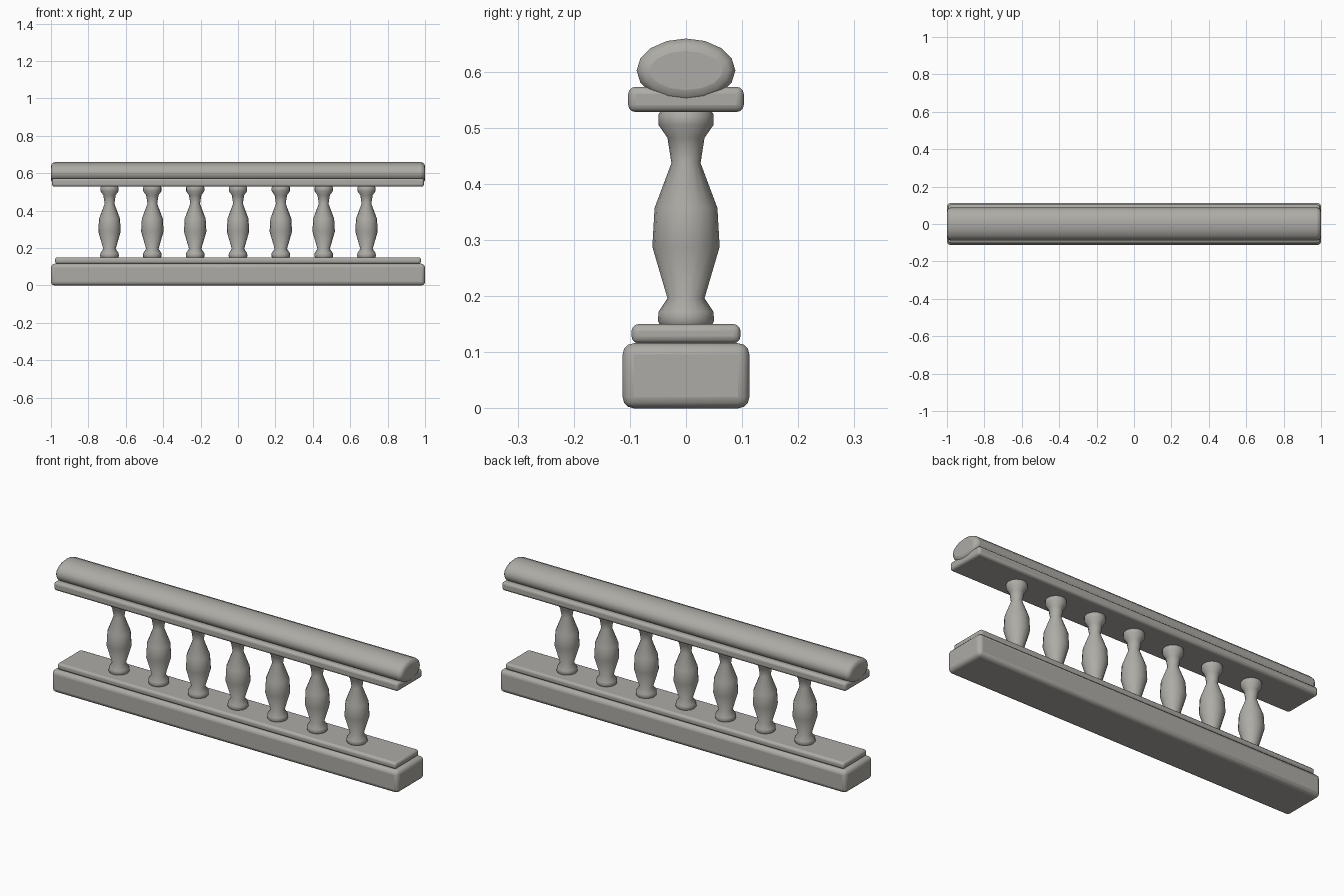
import bpy
import bmesh
import math
from mathutils import Matrix

cube = bpy.data.objects.get("Cube")
if cube:
    bpy.data.objects.remove(cube, do_unlink=True)

# Weathered stone, shared by every part
stone = bpy.data.materials.new("warm grey stone")
stone.use_nodes = True
colour = (0.42, 0.41, 0.38, 1)
stone.diffuse_color = colour
bsdf = next(n for n in stone.node_tree.nodes if n.type == "BSDF_PRINCIPLED")
bsdf.inputs["Base Color"].default_value = colour
bsdf.inputs["Roughness"].default_value = 0.8


def finish(name, bm, bevel=0, angle=40):
    bmesh.ops.recalc_face_normals(bm, faces=bm.faces)
    mesh = bpy.data.meshes.new(name)
    bm.to_mesh(mesh)
    bm.free()
    mesh.materials.append(stone)
    obj = bpy.data.objects.new(name, mesh)
    bpy.context.collection.objects.link(obj)
    if bevel:
        mod = obj.modifiers.new("rounded edges", "BEVEL")
        mod.width = bevel
        mod.segments = 3
        mod.limit_method = "ANGLE"
        mod.angle_limit = math.radians(50)
    bpy.ops.object.select_all(action="DESELECT")
    obj.select_set(True)
    bpy.context.view_layer.objects.active = obj
    bpy.ops.object.shade_smooth_by_angle(angle=math.radians(angle))
    return obj


def slab(name, half_x, half_y, bottom, top, bevel):
    bm = bmesh.new()
    bmesh.ops.create_cube(bm, size=2)
    bmesh.ops.scale(bm, vec=(half_x, half_y, (top - bottom) / 2), verts=bm.verts)
    bmesh.ops.translate(bm, vec=(0, 0, (top + bottom) / 2), verts=bm.verts)
    return finish(name, bm, bevel)


# Plinth and the flat courses below and above the balusters
slab("plinth", 1.0, 0.113, 0, 0.116, 0.02)
slab("lower_course", 0.978, 0.097, 0.116, 0.15, 0.012)
slab("upper_course", 0.994, 0.103, 0.528, 0.573, 0.013)

# Oval handrail with softened ends
bm = bmesh.new()
bmesh.ops.create_cone(bm, cap_ends=True, segments=16, radius1=1, radius2=1,
                      depth=2, matrix=Matrix.Rotation(math.pi / 2, 4, "Y"))
bmesh.ops.scale(bm, vec=(1.0, 0.088, 0.057), verts=bm.verts)
bmesh.ops.translate(bm, vec=(0, 0, 0.602), verts=bm.verts)
finish("handrail", bm, 0.022)

# Turned balusters: radius and height up the profile
profile = [(0, 0.15), (0.047, 0.15), (0.05, 0.156), (0.049, 0.172), (0.033, 0.196),
           (0.06, 0.288), (0.056, 0.357), (0.026, 0.437), (0.033, 0.482),
           (0.049, 0.505), (0.049, 0.524), (0.045, 0.53), (0, 0.53)]


def baluster(name, x):
    bm = bmesh.new()
    verts = [bm.verts.new((r, 0, z)) for r, z in profile]
    edges = [bm.edges.new(pair) for pair in zip(verts, verts[1:])]
    bmesh.ops.spin(bm, geom=verts + edges, cent=(0, 0, 0), axis=(0, 0, 1),
                   angle=2 * math.pi, steps=16)
    bmesh.ops.remove_doubles(bm, verts=bm.verts, dist=0.0005)
    obj = finish(name, bm, 0, 50)
    obj.location.x = x


for i in range(7):
    baluster(f"baluster_{i + 1}", (i - 3) * 0.229)
